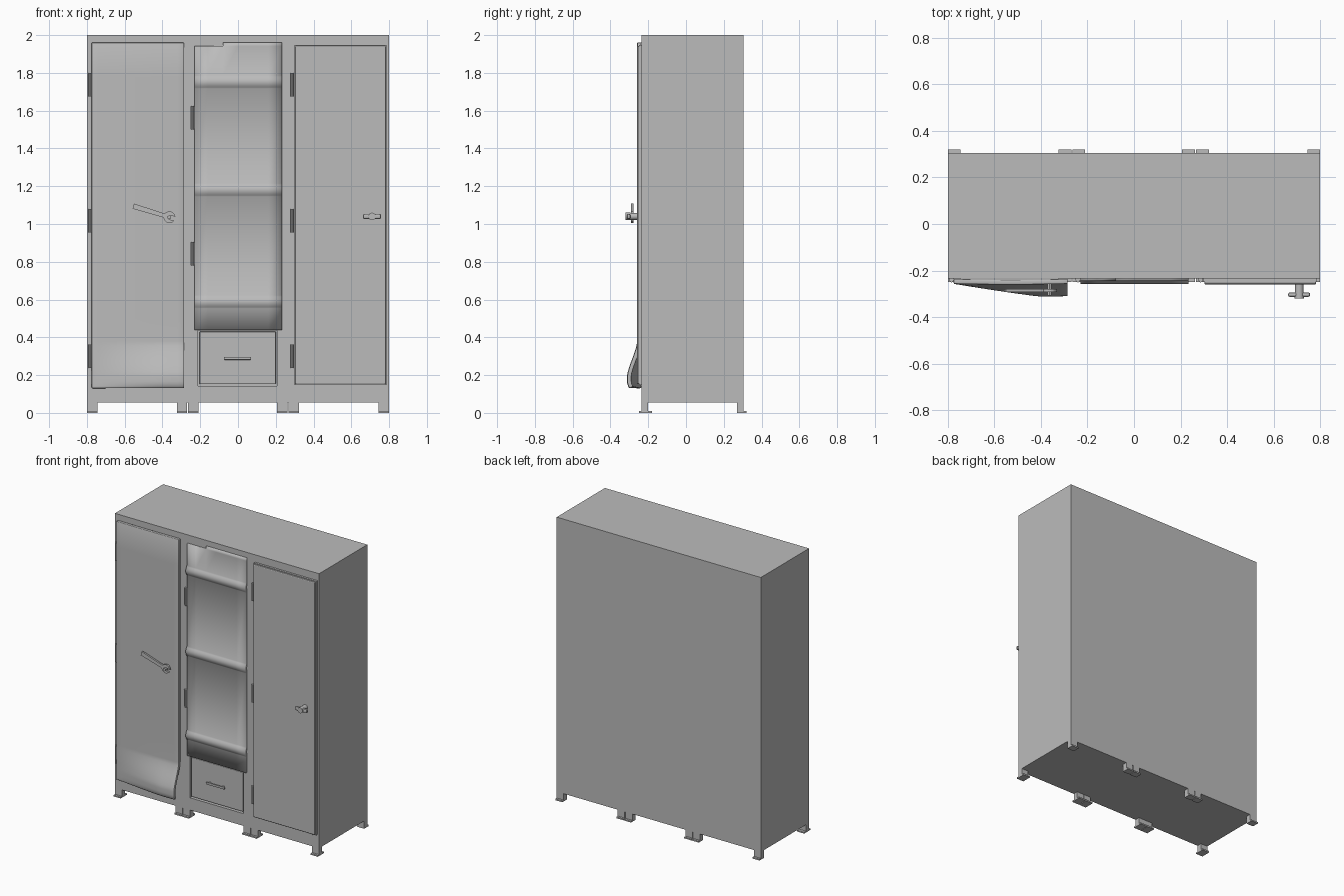
import bpy
import bmesh
import math

default_cube = bpy.data.objects.get("Cube")
if default_cube:
    bpy.data.objects.remove(default_cube, do_unlink=True)

# One painted metal colour for the whole cabinet
grey = bpy.data.materials.new("grey metal")
grey.use_nodes = True
grey.diffuse_color = (0.5, 0.5, 0.5, 1)
grey.node_tree.nodes["Principled BSDF"].inputs["Base Color"].default_value = (0.5, 0.5, 0.5, 1)

FRONT = -0.235
BACK = 0.305


def finish(name, bm, bevel=0.0, smooth=False):
    mesh = bpy.data.meshes.new(name)
    bm.to_mesh(mesh)
    bm.free()
    mesh.materials.append(grey)
    obj = bpy.data.objects.new(name, mesh)
    bpy.context.collection.objects.link(obj)
    if smooth:
        bpy.ops.object.select_all(action="DESELECT")
        obj.select_set(True)
        bpy.context.view_layer.objects.active = obj
        bpy.ops.object.shade_smooth_by_angle(angle=math.radians(35))
    if bevel:
        add_bevel(obj, bevel)
    return obj


def add_bevel(obj, width):
    mod = obj.modifiers.new("edge bevel", "BEVEL")
    mod.width = width
    mod.segments = 2
    mod.limit_method = "ANGLE"
    mod.angle_limit = math.radians(50)


def box(name, x, y, z, bevel=0.0):
    bm = bmesh.new()
    bmesh.ops.create_cube(bm, size=1)
    for v in bm.verts:
        for axis, (low, high) in enumerate((x, y, z)):
            v.co[axis] = high if v.co[axis] > 0 else low
    return finish(name, bm, bevel)


def cylinder(name, centre, radius, length, axis, sides=16):
    bm = bmesh.new()
    bmesh.ops.create_cone(bm, cap_ends=True, segments=sides, radius1=radius,
                          radius2=radius, depth=length)
    obj = finish(name, bm, smooth=sides > 6)
    obj.location = centre
    if axis == "y":
        obj.rotation_euler.x = math.pi / 2
    elif axis == "x":
        obj.rotation_euler.y = math.pi / 2
    return obj


def sheet(name, xs, zs, surface, thickness, bevel, keep=lambda x, z: True):
    """Door skin whose front depth is surface(x, z)."""
    bm = bmesh.new()
    grid = [[bm.verts.new((x, surface(x, z), z)) for x in xs] for z in zs]
    for j in range(len(zs) - 1):
        for i in range(len(xs) - 1):
            if keep((xs[i] + xs[i + 1]) / 2, (zs[j] + zs[j + 1]) / 2):
                bm.faces.new((grid[j][i], grid[j][i + 1],
                              grid[j + 1][i + 1], grid[j + 1][i]))
    bmesh.ops.delete(bm, geom=[v for v in bm.verts if not v.link_faces], context="VERTS")
    obj = finish(name, bm, smooth=True)
    solid = obj.modifiers.new("thickness", "SOLIDIFY")
    solid.thickness = thickness
    solid.offset = -1
    if bevel:
        add_bevel(obj, bevel)
    return obj


def spread(low, high, count):
    return [low + (high - low) * i / count for i in range(count + 1)]


# Carcass with a shallow opening for the drawer
body = box("cabinet_body", (-0.8, 0.8), (FRONT, BACK), (0.055, 2))
cutter = box("drawer_opening", (-0.212, 0.207), (-0.3, FRONT + 0.03), (0.142, 0.437))
cutter.hide_render = True
cut = body.modifiers.new("drawer opening", "BOOLEAN")
cut.object = cutter
cut.solver = "EXACT"
bpy.context.view_layer.objects.active = body
bpy.ops.object.modifier_apply(modifier=cut.name)
bpy.data.objects.remove(cutter, do_unlink=True)

# Short legs, each on a flat foot plate
for left_edge in (-0.8, -0.324, -0.265, 0.207, 0.267, 0.745):
    span = (left_edge, left_edge + 0.055)
    box("front_leg", span, (FRONT, FRONT + 0.035), (0.005, 0.06))
    box("front_foot", span, (FRONT - 0.015, FRONT + 0.055), (0, 0.01))
    box("back_leg", span, (BACK - 0.035, BACK), (0.005, 0.06))
    box("back_foot", span, (BACK - 0.035, BACK + 0.015), (0, 0.01))


# Right-hand locker door, bent outward at its lower free corner
def bent_surface(x, z):
    across = min(1, (x + 0.775) / 0.37)
    t = min(1, max(0, (0.37 - z) / 0.17))
    rise = t * t * (3 - 2 * t) * 0.4 + t * 0.6
    lip = max(0, (0.165 - z) / 0.035) ** 2 * 0.012
    ripple = 0.003 * math.sin((x + 0.775) / 0.49 * math.pi)
    return -0.257 - (0.053 * rise - lip) * across - ripple


sheet("bent_door", spread(-0.775, -0.285, 14),
      spread(0.13, 0.38, 20) + spread(0.5, 1.96, 8), bent_surface, 0.021, 0.004)


# Middle door with three pressed ribs and a torn top edge
RIBS = (0.588, 1.18, 1.752)


def ribbed_surface(x, z):
    bump = 0
    for centre in RIBS:
        t = abs(z - centre) / 0.034
        if t < 1:
            bump = 0.014 * (1 - t * t)
    return -0.244 - bump


rows = [0.44, 1.942, 1.962]
for rib in RIBS:
    rows += spread(rib - 0.035, rib + 0.035, 10)
sheet("ribbed_door", [-0.23, -0.16, -0.08, 0, 0.08, 0.16, 0.234], sorted(rows),
      ribbed_surface, 0.02, 0, lambda x, z: z < 1.942 or -0.08 < x)

# Flat left-hand door with a raised panel
box("flat_door", (0.298, 0.787), (-0.25, FRONT + 0.002), (0.148, 1.948))
box("flat_door_panel", (0.302, 0.783), (-0.26, -0.248), (0.152, 1.944), 0.006)
box("flat_door_sill", (0.33, 0.75), (-0.241, FRONT + 0.002), (0.138, 0.15))

# Drawer front and its pull
box("drawer_front", (-0.203, 0.2), (-0.232, -0.2), (0.152, 0.43), 0.003)
box("drawer_handle", (-0.075, 0.07), (-0.254, -0.244), (0.281, 0.297), 0.004)
for x in (-0.055, 0.05):
    box("drawer_handle_post", (x - 0.007, x + 0.007), (-0.248, -0.228), (0.284, 0.294))


# Hinges
def hinge(x, z):
    cylinder("hinge_barrel", (x, -0.243, z), 0.008, 0.125, "z", 10)
    box("hinge_leaf", (x - 0.011, x + 0.011), (-0.243, FRONT + 0.002),
        (z - 0.06, z + 0.06))


for height in (0.3, 1.018, 1.737):
    hinge(-0.784, height)
    hinge(0.286, height)
for height in (0.843, 1.563):
    hinge(-0.241, height)

# Turning handle on the flat door
cylinder("handle_stem", (0.71, -0.275, 1.04), 0.018, 0.05, "y")
box("handle_grip", (0.662, 0.757), (-0.313, -0.294), (1.026, 1.054), 0.008)
cylinder("handle_cap", (0.71, -0.307, 1.04), 0.02, 0.026, "y")

# Wrench hung on a bolt as the bent door's handle
head_x, head_z = -0.363, 1.036
cylinder("wrench_bolt", (head_x, -0.277, head_z), 0.011, 0.06, "y", 6)
bm = bmesh.new()
outline = [(-0.2, -0.014), (-0.03, -0.011)]
for degrees in range(220, 336, 23):
    a = math.radians(degrees)
    outline.append((0.031 * math.cos(a), 0.031 * math.sin(a)))
outline += [(0.03, -0.011), (0, -0.011), (-0.01, 0), (0, 0.011), (0.03, 0.011)]
for degrees in range(25, 141, 23):
    a = math.radians(degrees)
    outline.append((0.031 * math.cos(a), 0.031 * math.sin(a)))
outline += [(-0.03, 0.011), (-0.2, 0.014)]
face = bm.faces.new([bm.verts.new((x, 0, z)) for x, z in outline])
side = bmesh.ops.extrude_face_region(bm, geom=[face])["geom"]
bmesh.ops.translate(bm, vec=(0, 0.013, 0),
                    verts=[g for g in side if isinstance(g, bmesh.types.BMVert)])
bmesh.ops.recalc_face_normals(bm, faces=bm.faces)
wrench = finish("wrench_handle", bm)
wrench.location = (head_x, -0.292, head_z)
wrench.rotation_euler.y = math.radians(17)
